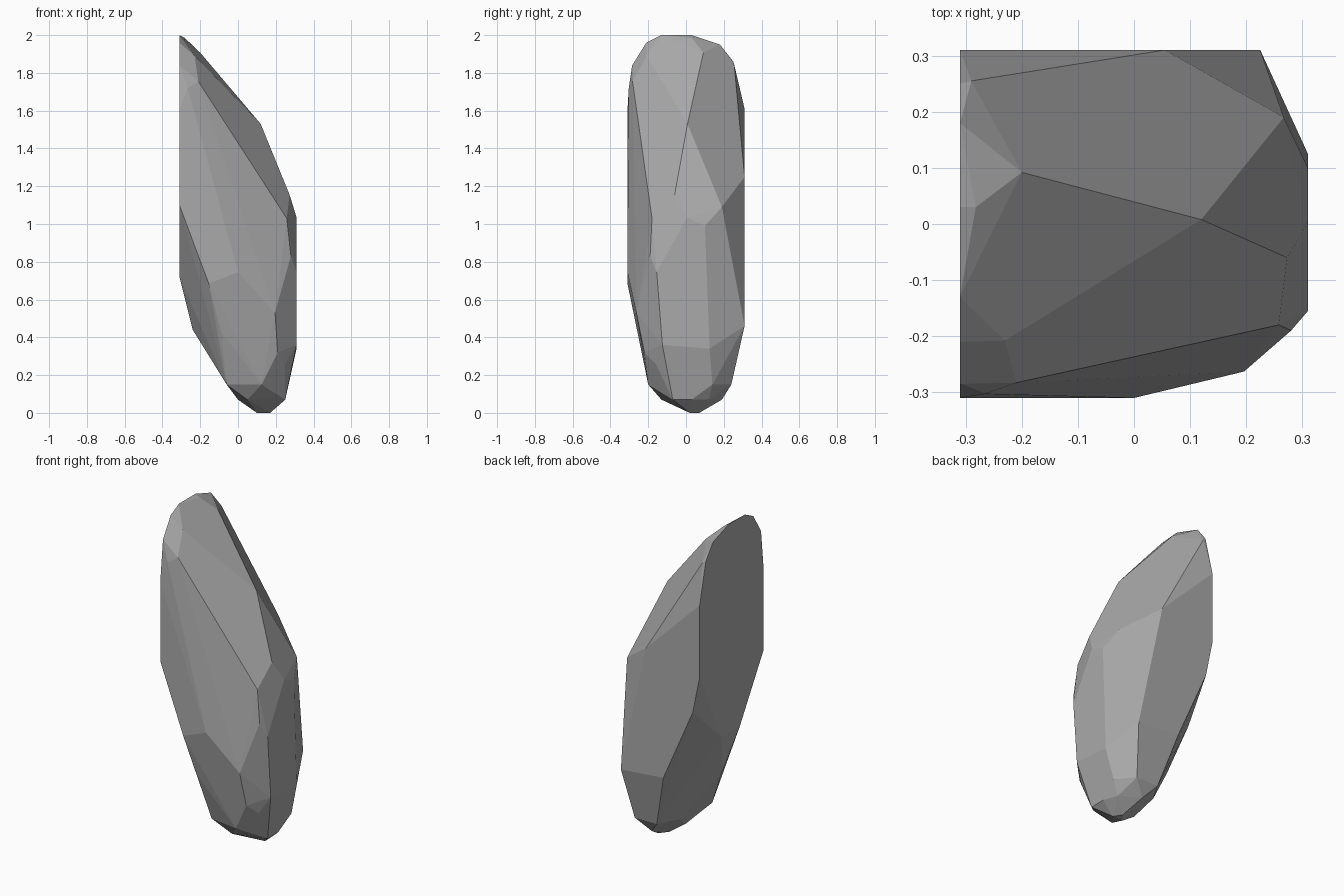
import bpy
import bmesh

# Remove only the default cube
default_cube = bpy.data.objects.get("Cube")
if default_cube is not None:
    bpy.data.objects.remove(default_cube, do_unlink=True)

HALF = .31  # half width of the block the stone was chipped from


def make_material(name, colour):
    """One plain colour for both viewport and render."""
    material = bpy.data.materials.new(name)
    material.use_nodes = True
    material.diffuse_color = colour
    shader = material.node_tree.nodes["Principled BSDF"]
    shader.inputs["Base Color"].default_value = colour
    shader.inputs["Roughness"].default_value = .9
    return material


def facet_x(x, outline):
    """Corners of an upright facet that looks sideways: (y, z) pairs."""
    return [(x, y, z) for y, z in outline]


def facet_y(y, outline):
    """Corners of an upright facet that looks to the front or back: (x, z) pairs."""
    return [(x, y, z) for x, z in outline]


def facet_z(z, outline):
    """Corners of a level facet or contour: (x, y) pairs."""
    return [(x, y, z) for x, y in outline]


# Tall split face, from the rounded crown to the lower tip
split_face = facet_x(-HALF, [
    (.25, 1.86), (.18, 1.95), (.03, 2), (-.13, 2), (-.21, 1.96), (-.285, 1.84),
    (-HALF, 1.6), (-HALF, 1.1), (-.08, .72), (.1, .72)])

# Flat facets on the other three sides
back_face = facet_y(HALF, [
    (-HALF, 1.61), (.055, 1.25), (.225, .46), (-.063, .485), (-.263, .94), (-HALF, 1.17)])
front_face = facet_y(-HALF, [(0, .745), (-.155, .685), (-.25, .97)])
narrow_face = facet_x(HALF, [
    (.005, 1.035), (.1, .99), (.125, .34), (-.125, .36), (-.155, .745)])

# Sloping ridges that run from the crown down the long side
upper_ridges = [
    (-.21, -.283, 1.755), (-.23, -.208, 1.89), (-.266, -.303, 1.72),
    (-.282, .03, 1.985), (-.2, .092, 1.907), (-.29, .255, 1.845),
    (.12, .008, 1.53), (.273, -.06, 1.155), (.267, .19, 1.09),
    (.258, -.18, 1.03), (.28, -.19, .83)]

# Corners where the sides taper towards the foot
lower_ridges = [
    (.196, -.263, .53), (.21, -.22, .32), (.25, -.16, .26),
    (-.09, -.255, .43), (-.24, 0, .44), (.27, .15, .25)]

# Worn, rounded foot
foot = (facet_z(.15, [(-.06, -.17), (.125, -.2), (-.04, .12), (.18, .24), (.03, .24), (.265, .14)])
        + facet_z(.07, [(.25, -.07), (.25, .03), (.05, -.13), (0, 0), (.1, .19), (.22, .12)])
        + facet_z(0, [(.1, .02), (.17, .02), (.14, .07)]))

corners = (split_face + back_face + front_face + narrow_face
           + upper_ridges + lower_ridges + foot)

# Wrap the facets into one solid stone
bm = bmesh.new()
for corner in corners:
    bm.verts.new(corner)
hull = bmesh.ops.convex_hull(bm, input=bm.verts)
spare = {v for key in ("geom_interior", "geom_unused") for v in hull[key]
         if isinstance(v, bmesh.types.BMVert)}
bmesh.ops.delete(bm, geom=list(spare), context="VERTS")

# Merge nearly level triangles into broad chipped facets
bmesh.ops.dissolve_limit(bm, angle_limit=.05, verts=bm.verts, edges=bm.edges)
bmesh.ops.recalc_face_normals(bm, faces=bm.faces)

mesh = bpy.data.meshes.new("standing_stone")
bm.to_mesh(mesh)
bm.free()
mesh.materials.append(make_material("stone_grey", (.4, .4, .4, 1)))
mesh.shade_flat()

stone = bpy.data.objects.new("standing_stone", mesh)
bpy.context.collection.objects.link(stone)
